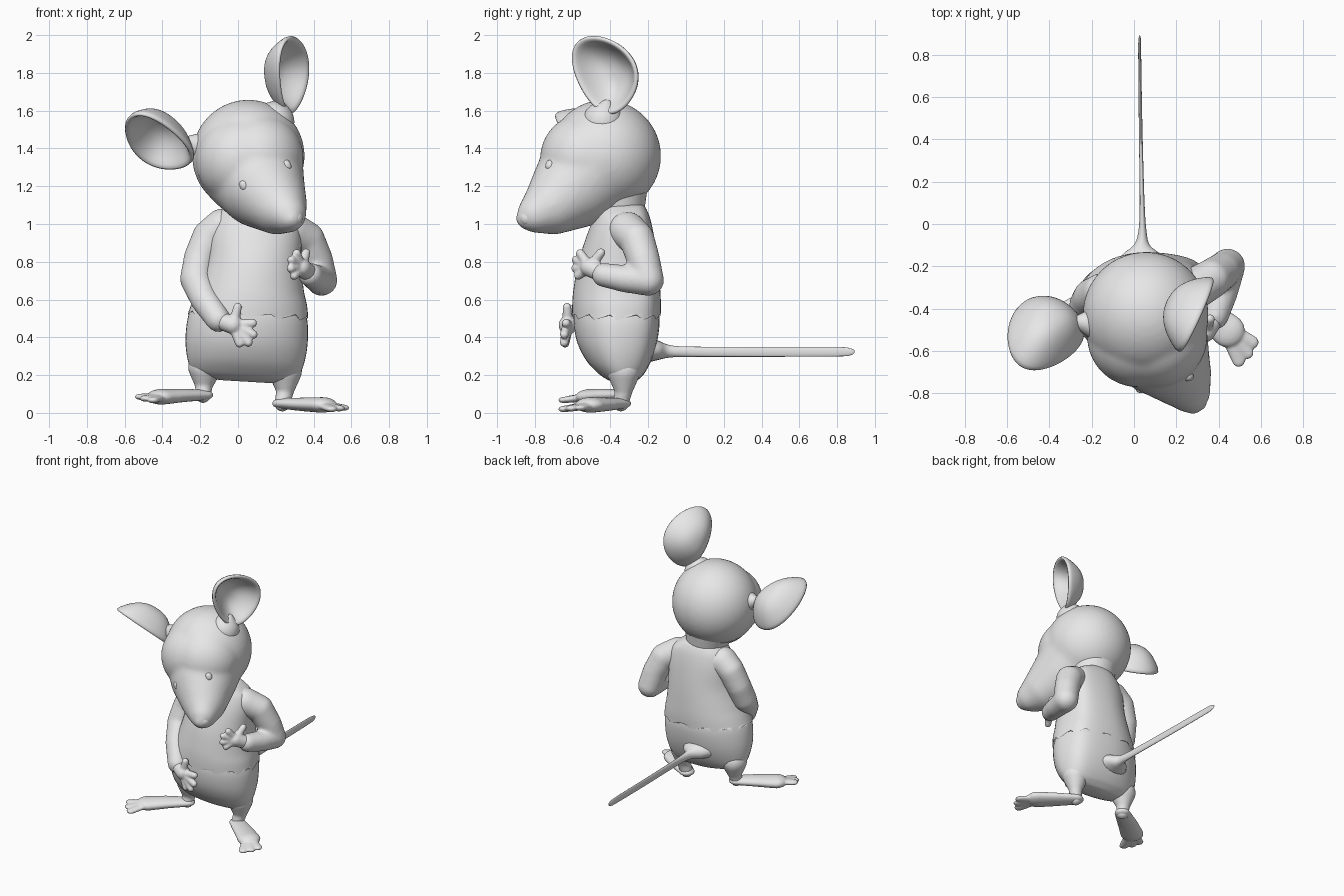
import bpy, bmesh, math
from mathutils import Vector, Matrix

grey = bpy.data.materials.new("soft_grey")
grey.diffuse_color = (0.8, 0.8, 0.8, 1)


def finish(name, bm):
    bmesh.ops.recalc_face_normals(bm, faces=bm.faces)
    me = bpy.data.meshes.new(name)
    bm.to_mesh(me)
    bm.free()
    for p in me.polygons:
        p.use_smooth = True
    me.materials.append(grey)
    ob = bpy.data.objects.new(name, me)
    bpy.context.collection.objects.link(ob)
    return ob


def chain(name, chains, voxel=0.012, smooth=6, flat=1.0):
    """Soft limb: spheres along polylines of (x, y, z, r), fused together."""
    bm = bmesh.new()
    for pts in chains:
        balls = [Vector(pts[0])]
        for a, b in zip(pts, pts[1:]):
            a, b = Vector(a), Vector(b)
            n = max(1, math.ceil((b - a).xyz.length / (0.2 * min(a.w, b.w))))
            balls += [a.lerp(b, i / n) for i in range(1, n + 1)]
        for p in balls:
            m = Matrix.Translation(p.xyz) @ Matrix.Diagonal((1, 1, flat, 1))
            bmesh.ops.create_icosphere(bm, subdivisions=4 if p.w > 0.15 else 3, radius=p.w, matrix=m)
    ob = finish(name, bm)
    re = ob.modifiers.new("fuse", 'REMESH')
    re.mode = 'VOXEL'
    re.voxel_size = voxel
    re.use_smooth_shade = True
    sm = ob.modifiers.new("soften", 'SMOOTH')
    sm.factor = 0.5
    sm.iterations = smooth
    return ob


def spline(rows, steps=5):
    """Catmull-Rom through rows of numbers."""
    rows = [Vector(r) for r in rows]
    out = []
    for i in range(len(rows) - 1):
        p0, p1 = rows[max(i - 1, 0)], rows[i]
        p2, p3 = rows[i + 1], rows[min(i + 2, len(rows) - 1)]
        for k in range(steps):
            t = k / steps
            out.append(0.5 * (2 * p1 + (p2 - p0) * t + (2 * p0 - 5 * p1 + 4 * p2 - p3) * t * t
                              + (3 * p1 - p0 - 3 * p2 + p3) * t ** 3))
    return out + [rows[-1]]


def loft(name, rows, place, segs=48, caps=(True, True), full=0.0):
    """Oval rings from rows (t, min1, max1, min2, max2); full squares one corner."""
    bm = bmesh.new()
    rings = []
    for k, (t, a0, a1, b0, b1) in enumerate(spline(rows)):
        ring = []
        for i in range(segs):
            c, s = math.cos(2 * math.pi * i / segs), math.sin(2 * math.pi * i / segs)
            e = 1 - full * 2 * max(0, c) * max(0, s)
            c, s = math.copysign(abs(c) ** e, c), math.copysign(abs(s) ** e, s)
            ring.append(bm.verts.new(place(t, (a0 + a1) / 2 + (a1 - a0) / 2 * c,
                                           (b0 + b1) / 2 + (b1 - b0) / 2 * s, k, i)))
        rings.append(ring)
    for r, q in zip(rings, rings[1:]):
        for i in range(segs):
            j = (i + 1) % segs
            bm.faces.new((r[i], r[j], q[j], q[i]))
    if caps[0]:
        bm.faces.new(rings[0])
    if caps[1]:
        bm.faces.new(rings[-1])
    return finish(name, bm)


# lower body and shirt, hips leaning slightly; shirt has a ragged hem
def hip(t, a, b, k, i):
    return (a, b, t - 0.06 * (a - 0.05))


def shirt_place(t, a, b, k, i):
    rag = ((i % 4) / 3 - 0.5) * 0.03 if k == 0 else 0
    return (a, b, t - 0.06 * (a - 0.05) * max(0, 1.1 - t) + rag)


loft("lower_body", [(0.165, -0.10, 0.20, -0.38, -0.27), (0.18, -0.19, 0.28, -0.42, -0.25),
                    (0.21, -0.245, 0.32, -0.465, -0.22), (0.28, -0.27, 0.35, -0.53, -0.182),
                    (0.38, -0.278, 0.368, -0.578, -0.152), (0.5, -0.262, 0.368, -0.595, -0.14),
                    (0.6, -0.22, 0.34, -0.58, -0.16)], hip, full=0.3)
loft("shirt", [(0.515, -0.265, 0.372, -0.602, -0.134), (0.58, -0.242, 0.365, -0.602, -0.133),
               (0.66, -0.21, 0.348, -0.595, -0.137), (0.8, -0.165, 0.335, -0.57, -0.15),
               (0.94, -0.15, 0.335, -0.525, -0.17), (1.03, -0.12, 0.31, -0.49, -0.19),
               (1.08, -0.08, 0.25, -0.48, -0.21), (1.1, -0.05, 0.21, -0.47, -0.225)],
     shirt_place, caps=(False, True), full=0.3)
chain("neck", [[(0.08, -0.36, 1.04, 0.135), (0.06, -0.38, 1.22, 0.18)]])

# tail: tall and very thin, flaring into the back
loft("tail", [(-0.19, -0.09, 0.15, 0.27, 0.40), (-0.14, -0.05, 0.12, 0.282, 0.38),
              (-0.1, -0.002, 0.075, 0.291, 0.363), (-0.04, 0.02, 0.06, 0.296, 0.353),
              (0.1, 0.027, 0.05, 0.297, 0.350), (0.45, 0.023, 0.04, 0.297, 0.350),
              (0.8, 0.02, 0.034, 0.299, 0.349), (0.87, 0.021, 0.033, 0.305, 0.342),
              (0.892, 0.025, 0.029, 0.317, 0.332)],
     lambda t, a, b, k, i: (a, t, b), segs=20)

# head: round skull with full brow and tapering snout, turned and tilted
skull = [(0.055, -0.43, 1.36, 0.298), (0.07, -0.49, 1.31, 0.275), (0.12, -0.58, 1.21, 0.232),
         (0.205, -0.70, 1.105, 0.160), (0.26, -0.79, 1.055, 0.103), (0.28, -0.84, 1.03, 0.06)]
brow = [(0.02, -0.53, 1.335, 0.243), (0.105, -0.53, 1.345, 0.243)]
chain("head", [skull, brow], 0.013, 10)
chain("nose", [[(0.268, -0.845, 1.022, 0.046), (0.3, -0.84, 1.032, 0.046)]], 0.008, 4)


def face_y(x, z):
    best = 0
    for a, b in list(zip(skull, skull[1:])) + [brow]:
        for k in range(11):
            p = Vector(a).lerp(Vector(b), k / 10)
            d = p.w ** 2 - (x - p.x) ** 2 - (z - p.z) ** 2
            if d > 0:
                best = min(best, p.y - math.sqrt(d))
    return best


# eyes
for side, x, z in (("right", 0.03, 1.21), ("left", 0.255, 1.315)):
    y = face_y(x, z)
    chain(side + "_eye", [[(x, y + 0.018, z, 0.025), (x + 0.004, y + 0.018, z - 0.01, 0.025)]], 0.006, 2)


# ears: deep cupped egg-shaped dishes on short stalks
def ear(name, c, u, v, stalk, depth):
    c, u, v = Vector(c), Vector(u), Vector(v)
    n = u.cross(v).normalized()
    bm = bmesh.new()
    segs, loops = 36, 8
    mid = bm.verts.new(c - n * depth * 0.65)
    prev = None
    for k in range(1, loops + 1):
        r = k / loops
        ring = []
        for i in range(segs):
            a = 2 * math.pi * i / segs
            s = math.sin(a)
            w = math.cos(a) * (1 + 0.25 * s)
            ring.append(bm.verts.new(c + r * (u * w + v * s) - n * depth * (0.65 - r ** 2.5)))
        for i in range(segs):
            j = (i + 1) % segs
            if prev:
                bm.faces.new((prev[i], prev[j], ring[j], ring[i]))
            else:
                bm.faces.new((mid, ring[i], ring[j]))
        prev = ring
    ob = finish(name, bm)
    so = ob.modifiers.new("thickness", 'SOLIDIFY')
    so.thickness = 0.028
    so.offset = 0
    sub = ob.modifiers.new("round", 'SUBSURF')
    sub.levels = sub.render_levels = 1
    chain(name + "_stalk", [stalk], 0.01, 5)


ear("left_ear", (0.25, -0.412, 1.79), (0.075, 0.168, -0.05), (0.025, -0.002, 0.198),
    [(0.19, -0.44, 1.54, 0.11), (0.21, -0.43, 1.595, 0.06), (0.215, -0.42, 1.625, 0.036)], 0.14)
ear("right_ear", (-0.405, -0.495, 1.46), (-0.012, -0.165, 0.13), (-0.178, 0.0, 0.066),
    [(-0.12, -0.47, 1.39, 0.11), (-0.20, -0.47, 1.415, 0.065), (-0.245, -0.465, 1.43, 0.042)], 0.15)

# sleeves
chain("right_arm", [[(0.0, -0.33, 0.965, 0.115), (-0.08, -0.33, 0.98, 0.103), (-0.15, -0.325, 0.93, 0.094),
                     (-0.2, -0.345, 0.82, 0.088), (-0.222, -0.385, 0.71, 0.086),
                     (-0.175, -0.49, 0.60, 0.077), (-0.105, -0.58, 0.495, 0.067)]])
chain("left_arm", [[(0.19, -0.33, 0.955, 0.115), (0.28, -0.31, 0.965, 0.101), (0.365, -0.26, 0.92, 0.094),
                    (0.415, -0.225, 0.81, 0.088), (0.443, -0.2, 0.703, 0.084),
                    (0.42, -0.32, 0.71, 0.073), (0.385, -0.435, 0.73, 0.064)]])


# hands: palm plus fingers
def hand(name, wrist, palm, tips, r=0.023):
    chains = [[wrist + (0.045,), palm + (0.05,)]]
    for t in tips:
        root = Vector(palm).lerp(Vector(t), 0.3)
        chains.append([(*root, 0.028), (*t, r)])
    chain(name, chains, 0.007, 3)


hand("right_hand", (-0.10, -0.59, 0.49), (-0.025, -0.625, 0.465),
     [(-0.002, -0.63, 0.56), (0.078, -0.635, 0.475), (0.082, -0.645, 0.415),
      (0.055, -0.645, 0.372), (0.008, -0.64, 0.368)])
hand("left_hand", (0.385, -0.44, 0.735), (0.335, -0.51, 0.77),
     [(0.36, -0.45, 0.848), (0.31, -0.56, 0.845), (0.283, -0.582, 0.81),
      (0.28, -0.585, 0.765), (0.297, -0.57, 0.727)])


# legs and long flat feet with three toes
def leg(side, hip_p, ankle, heel, mid, ball, tips):
    chain(side + "_ankle", [[hip_p + (0.09,), ankle + (0.047,), heel + (0.043,)]], 0.009, 4)
    chains = [[heel + (0.055,), mid + (0.07,), ball + (0.08,)]]
    for t in tips:
        root = Vector(ball).lerp(Vector(t), 0.35)
        chains.append([(*root, 0.04), (*t, 0.032)])
    chain(side + "_foot", chains, 0.007, 3, flat=0.52)


leg("left", (0.25, -0.33, 0.225), (0.25, -0.33, 0.12), (0.235, -0.345, 0.05),
    (0.35, -0.43, 0.045), (0.445, -0.505, 0.042),
    [(0.558, -0.56, 0.027), (0.535, -0.608, 0.024), (0.495, -0.645, 0.02)])
leg("right", (-0.175, -0.33, 0.245), (-0.18, -0.33, 0.15), (-0.185, -0.345, 0.095),
    (-0.305, -0.43, 0.092), (-0.405, -0.505, 0.085),
    [(-0.515, -0.56, 0.085), (-0.49, -0.608, 0.076), (-0.45, -0.645, 0.068)])
